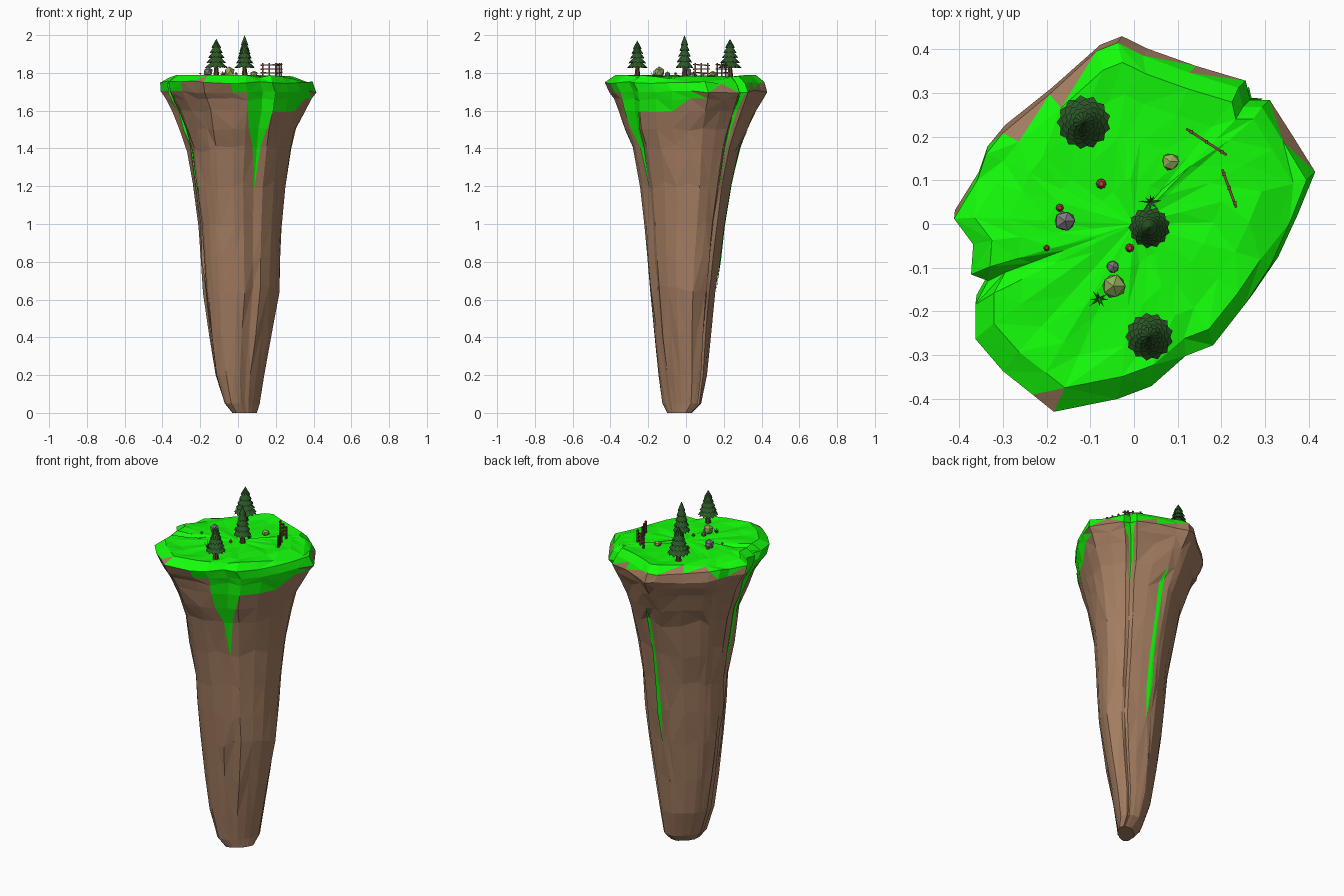
import bpy, bmesh, math, random
from mathutils import Vector, Matrix

if "Cube" in bpy.data.objects:
    bpy.data.objects.remove(bpy.data.objects["Cube"])
rng = random.Random(4)

def material(name, rgb):
    m = bpy.data.materials.new(name)
    m.diffuse_color = (*rgb, 1)
    m.use_nodes = True
    m.node_tree.nodes["Principled BSDF"].inputs["Base Color"].default_value = m.diffuse_color
    return m

ROCK = material("rock_brown", (0.37, 0.205, 0.12))
GRASS = material("grass_green", (0.007, 0.98, 0.003))
PINE = material("pine_green", (0.025, 0.095, 0.02))
BARK = material("bark", (0.10, 0.055, 0.03))
WOOD = material("fence_wood", (0.2, 0.07, 0.04))
STONE = material("stone_grey", (0.23, 0.2, 0.23))
MOSS = material("mossy_stone", (0.30, 0.42, 0.10))
RED = material("mushroom_red", (0.48, 0.06, 0.05))
CREAM = material("mushroom_stem", (0.55, 0.42, 0.28))

def make(name, verts, faces, mat):
    used = sorted({i for f in faces for i in f})
    new = {old: n for n, old in enumerate(used)}
    me = bpy.data.meshes.new(name)
    me.from_pydata([verts[i] for i in used], [], [[new[i] for i in f] for f in faces])
    me.materials.append(mat)
    ob = bpy.data.objects.new(name, me)
    bpy.context.collection.objects.link(ob)
    return ob

def from_bm(name, bm, mat):
    me = bpy.data.meshes.new(name)
    bm.to_mesh(me)
    bm.free()
    me.materials.append(mat)
    ob = bpy.data.objects.new(name, me)
    bpy.context.collection.objects.link(ob)
    return ob

# Cliff plan: x, y and lowest height of the grass at each corner
PLAN = [(.415, .11, 1.72), (.36, .2, 1.73), (.31, .28, 1.68), (.265, .28, 1.6), (.255, .325, 1.72),
        (.14, .36, 1.72), (.03, .40, 1.73), (-.03, .43, 1.76), (-.08, .41, 1.76), (-.19, .31, 1.77),
        (-.30, .22, 1.75), (-.34, .17, 1.71), (-.36, .11, 1.70), (-.415, .02, 1.73), (-.37, -.04, 1.68),
        (-.375, -.11, 1.62), (-.335, -.125, 1.6), (-.365, -.18, 1.64), (-.365, -.26, 1.72), (-.30, -.335, 1.72),
        (-.23, -.39, 1.75), (-.18, -.43, 1.78), (-.03, -.40, 1.72), (.05, -.37, 1.68), (.13, -.30, 1.55),
        (.195, -.275, 1.55), (.27, -.18, 1.6), (.33, -.09, 1.63), (.375, .01, 1.65)]
NOTCH = (3, 16, 24)
# Silhouette: z, x min, x max, y min, y max, rounding of the plan, diagonal stretch
PROFILE = [(0, -.03, .10, -.10, .03, .4, .3), (.05, -.07, .115, -.125, .08, .4, .27),
           (.2, -.12, .14, -.145, .11, .5, .17), (.42, -.155, .18, -.167, .132, .5, .1),
           (.65, -.182, .218, -.19, .16, .55, .06), (.82, -.20, .225, -.207, .183, .6, .06),
           (1.0, -.207, .23, -.218, .205, .65, .07), (1.2, -.237, .25, -.24, .24, .65, .07),
           (1.40, -.266, .283, -.28, .285, .6, .05), (1.5, -.305, .31, -.32, .33, .45, .02),
           (1.6, -.345, .355, -.355, .38, .25, 0), (1.66, -.385, .39, -.38, .41, .1, 0),
           (1.7, -.41, .415, -.405, .43, 0, 0), (1.75, -.412, .395, -.43, .415, 0, 0),
           (1.788, -.365, .365, -.375, .37, 0, 0)]
N, L = len(PLAN), len(PROFILE)

def section(blend, s):
    pts = []
    for i, (px, py, _) in enumerate(PLAN):
        p = Vector((px / .415, py / .43))
        p *= 1 + (1 / p.length - 1) * (blend * .6 if i in NOTCH else blend)
        a, b = (p.x + p.y) / 2 * (1 + s), (p.x - p.y) / 2 * (1 - s * .6)
        pts.append((a + b, a - b))
    return pts

grid = []
for k, (z, x0, x1, y0, y1, blend, s) in enumerate(PROFILE):
    pts = section(blend, s)
    xs, ys = [p[0] for p in pts], [p[1] for p in pts]
    cx, cy = (x0 + x1) / 2, (y0 + y1) / 2
    row = []
    for px, py in pts:
        j = rng.uniform(.985, 1.015) if 1 < k < L - 4 else 1
        dz = rng.uniform(-.025, .025) if 2 < k < 9 else (rng.uniform(-.008, .008) if 8 < k < L - 1 else 0)
        x = x0 + (px - min(xs)) / (max(xs) - min(xs)) * (x1 - x0)
        y = y0 + (py - min(ys)) / (max(ys) - min(ys)) * (y1 - y0)
        drop = .22 * max(0, x - .2) if k == L - 1 else 0
        row.append(Vector((cx + (x - cx) * j, cy + (y - cy) * j, z + dz - drop)))
    grid.append(row)
# Dips in the rim at the clefts and the back left
for i, z in ((16, 1.755), (24, 1.775), (9, 1.78), (10, 1.768), (11, 1.76), (12, 1.768), (13, 1.775)):
    grid[-1][i].z = z

# Rock column and grass rim share one lofted wall, split by height
verts = [p for row in grid for p in row]
rock, grass = [], []
for k in range(L - 1):
    for i in range(N):
        n = (i + 1) % N
        a, b, c, d = k * N + i, k * N + n, (k + 1) * N + n, (k + 1) * N + i
        tris = [(a, b, c), (a, c, d)] if rng.random() < .5 else [(a, b, d), (b, c, d)]
        for t in tris:
            z = sum(verts[v].z for v in t) / 3
            limit = sum(PLAN[v % N][2] for v in t) / 3
            (grass if z > limit else rock).append(t)
verts.append(Vector((.035, -.035, 0)))
rock += [(len(verts) - 1, (i + 1) % N, i) for i in range(N)]

# Plateau rings
last = (L - 1) * N
for s in (.8, .55, .28):
    start = len(verts)
    for i in range(N):
        p = grid[-1][i] * s
        z = 1.782 + rng.uniform(-.006, .005)
        if i == 16 and s > .7:
            z = 1.762
        verts.append(Vector((p.x, p.y, min(z, grid[-1][i].z + .03))))
    for i in range(N):
        n = (i + 1) % N
        grass += [(last + i, last + n, start + n), (last + i, start + n, start + i)]
    last = start
verts.append(Vector((0, 0, 1.782)))
grass += [(last + i, last + (i + 1) % N, len(verts) - 1) for i in range(N)]
make("rock_column", verts, rock, ROCK)
make("grass_plateau", verts, grass, GRASS)

# Grass tongues running down the clefts: corner, first level, half width at each level
def tongue(name, c, k0, widths):
    vs, fs = [], []
    for r, w in enumerate(widths):
        row = grid[k0 - r]
        m = row[c]
        for p in (m.lerp(row[c - 1], w), m, m.lerp(row[(c + 1) % N], w)):
            vs.append(p + Vector((p.x, p.y, 0)).normalized() * .005)
        if r:
            o = 3 * r
            fs += [(o - 3, o, o + 1, o - 2), (o - 2, o + 1, o + 2, o - 1)]
    make(name, vs, fs, GRASS)

tongue("grass_tongue_front", 24, 11, (1, .98, .75, .35, .02))
tongue("grass_tongue_left", 16, 11, (.98, .95, .9, .8, .6, .05))
tongue("grass_tongue_back_right", 3, 12, (.6, .5, .4, .3, .15, .02))
tongue("grass_streak_back", 6, 9, (.04, .22, .2, .28, .35, .02))

# Pine trees: serrated skirts stacked on a trunk
def tree(name, x, y, top, r):
    base, low = 1.775, 1.825
    h = top - low
    vs, fs = [], []
    tiers, teeth = 5, 13
    for t in range(tiers):
        z0 = low + h * t * .17
        z1 = top if t == tiers - 1 else z0 + h * .36
        rt = r * (1 - t * .145)
        o = len(vs)
        turn = t * .3
        for i in range(teeth * 2):
            a = turn + math.pi * i / teeth
            rr = rt * (1 if i % 2 else .88)
            vs.append((x + rr * math.cos(a), y + rr * math.sin(a), z0 + (0 if i % 2 else .009)))
        vs += [(x, y, z1), (x, y, z0 + .015)]
        for i in range(teeth * 2):
            n = (i + 1) % (teeth * 2)
            fs += [(o + i, o + n, o + teeth * 2), (o + n, o + i, o + teeth * 2 + 1)]
    make(name + "_foliage", vs, fs, PINE)
    bm = bmesh.new()
    bmesh.ops.create_cone(bm, cap_ends=True, segments=7, radius1=.017, radius2=.008, depth=.075,
                          matrix=Matrix.Translation((x, y, base + .0375)))
    from_bm(name + "_trunk", bm, BARK)

tree("pine_back", -.115, .233, 1.98, .062)
tree("pine_middle", .035, -.008, 2.0, .048)
tree("pine_front", .035, -.258, 1.972, .055)

# Fence panels: posts with three rails
def bar(bm, a, b, t):
    a, b = Vector(a), Vector(b)
    d = b - a
    m = Matrix.Translation((a + b) / 2) @ d.to_track_quat('Z', 'Y').to_matrix().to_4x4()
    bmesh.ops.create_cube(bm, size=1, matrix=m @ Matrix.Diagonal((t, t, d.length, 1)))

def fence(name, a, b):
    bm = bmesh.new()
    a, b = Vector((*a, 0)), Vector((*b, 0))
    for f in (.12, .5, .88):
        p = a.lerp(b, f)
        bar(bm, (p.x, p.y, 1.77), (p.x, p.y, 1.853), .008)
    for z in (1.80, 1.82, 1.842):
        tilt = rng.uniform(-.004, .004)
        bar(bm, (a.x, a.y, z + tilt), (b.x, b.y, z - tilt), .006)
    from_bm(name, bm, WOOD)

fence("fence_back", (.12, .218), (.212, .158))
fence("fence_right", (.202, .125), (.234, .038))

# Boulders
def boulder(name, x, y, r, h, mat):
    bm = bmesh.new()
    bmesh.ops.create_icosphere(bm, subdivisions=1, radius=1)
    for v in bm.verts:
        v.co *= rng.uniform(.85, 1.1)
        v.co = Vector((x + v.co.x * r, y + v.co.y * r, 1.783 + h * .4 + v.co.z * h * .6))
    from_bm(name, bm, mat)

boulder("mossy_boulder_back", .083, .143, .022, .028, MOSS)
boulder("grey_boulder", -.158, .007, .026, .05, STONE)
boulder("grey_boulder_small", -.048, -.098, .016, .024, STONE)
boulder("mossy_boulder_front", -.047, -.142, .029, .05, MOSS)

# Mushrooms
for n, (x, y, r) in enumerate([(-.075, .092, .012), (-.17, .037, .009), (-.2, -.055, .007), (-.01, -.055, .01)]):
    for part, r1, r2, d, z, mat in (("stem", .4, .3, .022, 1.786, CREAM), ("cap", 1, .45, r, 1.797, RED)):
        bm = bmesh.new()
        bmesh.ops.create_cone(bm, cap_ends=True, segments=8, radius1=r * r1, radius2=r * r2, depth=d,
                              matrix=Matrix.Translation((x, y, z)))
        from_bm(f"mushroom_{part}_{n}", bm, mat)

# Grass tufts: thin pointed blades
for n, (x, y) in enumerate([(.038, .05), (-.08, -.172)]):
    vs, fs = [], []
    for i in range(8):
        a = i * math.tau / 8 + rng.uniform(-.3, .3)
        c, s, r = math.cos(a), math.sin(a), rng.uniform(.016, .028)
        vs += [(x - s * .003, y + c * .003, 1.778), (x + s * .003, y - c * .003, 1.778),
               (x + c * r, y + s * r, 1.78 + rng.uniform(.02, .04))]
        fs.append((3 * i, 3 * i + 1, 3 * i + 2))
    make(f"grass_tuft_{n}", vs, fs, PINE)
